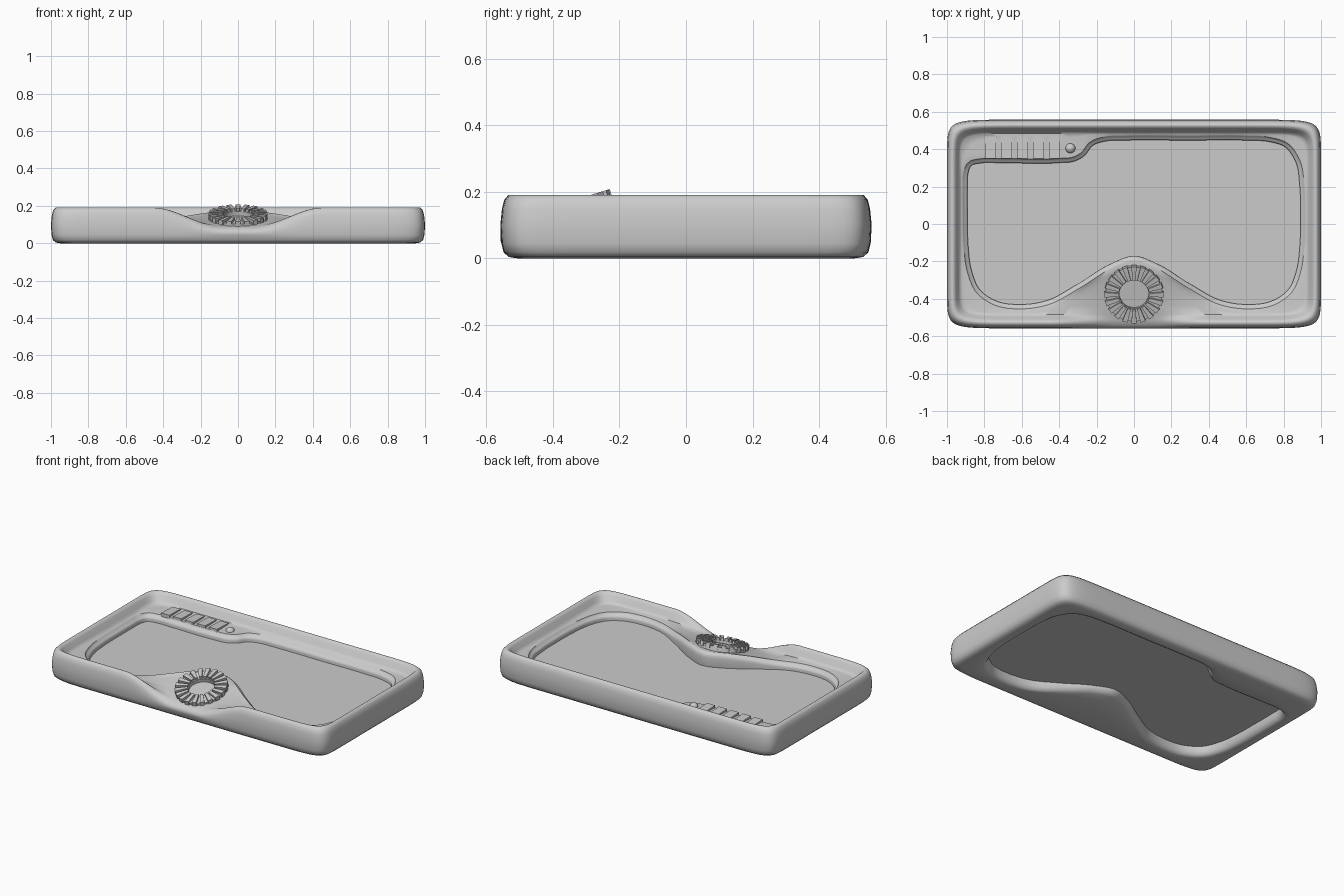
import bpy, bmesh, math
from mathutils import Vector, Matrix

cube = bpy.data.objects.get("Cube")
if cube:
    bpy.data.objects.remove(cube, do_unlink=True)


def make_material(name, value):
    mat = bpy.data.materials.new(name)
    mat.use_nodes = True
    colour = (value, value, value, 1)
    mat.diffuse_color = colour
    mat.node_tree.nodes["Principled BSDF"].inputs["Base Color"].default_value = colour
    return mat


grey = make_material("light grey", 0.6)


def finish(name, bm, angle=35):
    bmesh.ops.recalc_face_normals(bm, faces=bm.faces)
    mesh = bpy.data.meshes.new(name)
    bm.to_mesh(mesh)
    bm.free()
    obj = bpy.data.objects.new(name, mesh)
    bpy.context.collection.objects.link(obj)
    mesh.materials.append(grey)
    bpy.ops.object.select_all(action='DESELECT')
    obj.select_set(True)
    bpy.context.view_layer.objects.active = obj
    bpy.ops.object.shade_smooth_by_angle(angle=math.radians(angle))
    return obj


# Window outline: a closed smooth curve with a wave at the front and a step at the back
front_half = [(.886, -.12), (.868, -.25), (.825, -.35), (.74, -.41), (.6, -.43), (.47, -.41),
              (.3, -.32), (.13, -.215)]
controls = [(-.15, .443), (-.05, .447), (.3, .447), (.6, .447), (.72, .44), (.81, .41),
            (.865, .33), (.886, .2), (.89, .05)]
controls += front_half + [(0, -.17)] + [(-x, y) for x, y in reversed(front_half)]
controls += [(-.89, .05), (-.89, .2), (-.887, .27), (-.87, .312), (-.82, .325), (-.7, .326),
             (-.4, .327), (-.32, .335), (-.265, .365), (-.22, .42)]


def smooth_loop(points, steps=24, count=320):
    pts = [Vector(p) for p in points]
    n = len(pts)
    knots = [0]
    dense = []
    for i in range(n):
        a, b, c, d = (pts[(i + k) % n] for k in (-1, 0, 1, 2))
        # Chord-scaled tangents keep uneven spacing from overshooting
        l0, l1, l2 = (b - a).length, (c - b).length, (d - c).length
        m0 = ((b - a) / l0 * l1 + (c - b) / l1 * l0) / (l0 + l1) * l1
        m1 = ((c - b) / l1 * l2 + (d - c) / l2 * l1) / (l1 + l2) * l1
        for s in range(steps):
            t = s / steps
            dense.append(b * (2*t**3 - 3*t**2 + 1) + m0 * (t**3 - 2*t**2 + t)
                         + c * (3*t**2 - 2*t**3) + m1 * (t**3 - t**2))
    for i, p in enumerate(dense):
        knots.append(knots[-1] + (dense[(i + 1) % len(dense)] - p).length)
    out, j = [], 0
    for k in range(count):
        target = knots[-1] * k / count
        while knots[j + 1] <= target:
            j += 1
        f = (target - knots[j]) / (knots[j + 1] - knots[j])
        out.append(dense[j].lerp(dense[(j + 1) % len(dense)], f))
    return out


window = smooth_loop(controls)
COUNT = len(window)


def grow(offset):
    result = []
    for i, p in enumerate(window):
        t = (window[(i + 1) % COUNT] - window[i - 1]).normalized()
        result.append(p + Vector((-t.y, t.x)) * offset)
    return result


def outer(inset):
    # Rounded rectangle reached along the ray through each window point
    a, b, e = 1 - inset, .558 - inset, 16
    return [p / (abs(p.x / a)**e + abs(p.y / b)**e)**(1 / e) for p in window]


def between(first, second, t):
    return [p.lerp(q, t) for p, q in zip(first, second)]


def dip(p):
    if p.y > 0:
        return 0
    u = min(1, max(0, (.45 - abs(p.x)) / .36))
    return u * u * (3 - 2 * u)


def ring(points, height, dipped=None):
    dipped = height if dipped is None else dipped
    return [Vector((p.x, p.y, height + (dipped - height) * dip(p))) for p in points]


# Frame: closed loft of rings round the section
base, slope_foot, lip = outer(.05), outer(.074), grow(.024)
sections = [
    ring(base, 0), ring(outer(.025), .004), ring(outer(.01), .018),
    ring(outer(.003), .045), ring(outer(0), .1, .055), ring(outer(.005), .15, .068),
    ring(outer(.012), .176, .076), ring(outer(.024), .19, .084),
    ring(outer(.036), .19, .09), ring(outer(.048), .176, .094),
    ring(outer(.062), .148, .098), ring(slope_foot, .132, .103)]
sections += [ring(between(slope_foot, lip, t), .132 - .006 * t, .103 + .065 * t)
             for t in (.2, .4, .6, .8, 1)]
sections += [
    ring(grow(.019), .114, .166), ring(grow(.008), .11, .162),
    ring(grow(.002), .104, .15), ring(grow(0), .095, .135),
    ring(grow(0), .055), ring(grow(.006), .025, .042), ring(grow(.016), .008, .03),
    ring(grow(.032), 0, .02), ring(between(grow(.032), base, .5), 0, .005)]
bm = bmesh.new()
loops = [[bm.verts.new(p) for p in s] for s in sections]
for k, lower in enumerate(loops):
    upper = loops[(k + 1) % len(loops)]
    for i in range(COUNT):
        j = (i + 1) % COUNT
        bm.faces.new((lower[i], lower[j], upper[j], upper[i]))
finish("frame", bm, 50)

# Screen: panel filling the window
bm = bmesh.new()
panel = bm.faces.new([bm.verts.new((p.x, p.y, .058)) for p in grow(.004)])
lifted = bmesh.ops.extrude_face_region(bm, geom=[panel])["geom"]
bmesh.ops.translate(bm, vec=(0, 0, .022),
                    verts=[v for v in lifted if isinstance(v, bmesh.types.BMVert)])
bmesh.ops.triangulate(bm, faces=[f for f in bm.faces if len(f.verts) > 4])
finish("screen", bm)


def add_box(bm, centre, size, spin=0):
    matrix = (Matrix.Rotation(spin, 4, 'Z') @ Matrix.Translation(centre)
              @ Matrix.Diagonal((*size, 1)))
    return bmesh.ops.create_cube(bm, size=1, matrix=matrix)["verts"]


# Dial: flat ring with raised radial teeth, tilted towards the front
bm = bmesh.new()
profile = [(.078, -.012), (.152, -.012), (.152, .016), (.078, .016)]
SEGMENTS = 60
rows = [[bm.verts.new((r * math.cos(a), r * math.sin(a), z)) for r, z in profile]
        for a in (math.tau * i / SEGMENTS for i in range(SEGMENTS))]
for i, row in enumerate(rows):
    following = rows[(i + 1) % SEGMENTS]
    for k in range(len(profile)):
        m = (k + 1) % len(profile)
        bm.faces.new((row[k], following[k], following[m], row[m]))
TEETH = 20
for i in range(TEETH):
    verts = add_box(bm, (.12, 0, .015), (.076, .028, .032), math.tau * i / TEETH)
    for v in verts:
        # Narrow each tooth towards the hub
        radius = v.co.xy.length
        if radius < .1:
            middle = Matrix.Rotation(math.tau * i / TEETH, 2) @ Vector((.082, 0))
            v.co.xy = middle + (v.co.xy - middle) * .6
dial = finish("dial", bm)
dial.location = (0, -.371, .132)
dial.rotation_euler.x = math.radians(17)

# Row of low wedge buttons on the back ledge
for i in range(5):
    bm = bmesh.new()
    for v in add_box(bm, (-.768 + i * .0857, .408, .126), (.058, .118, .03)):
        if v.co.z > .13 and v.co.y > .4:
            v.co.z -= .004
    finish("button_%d" % (i + 1), bm)

# Round knob beside the buttons
bm = bmesh.new()
bmesh.ops.create_uvsphere(bm, u_segments=24, v_segments=12, radius=.027)
knob = finish("knob", bm)
knob.location = (-.34, .405, .122)
